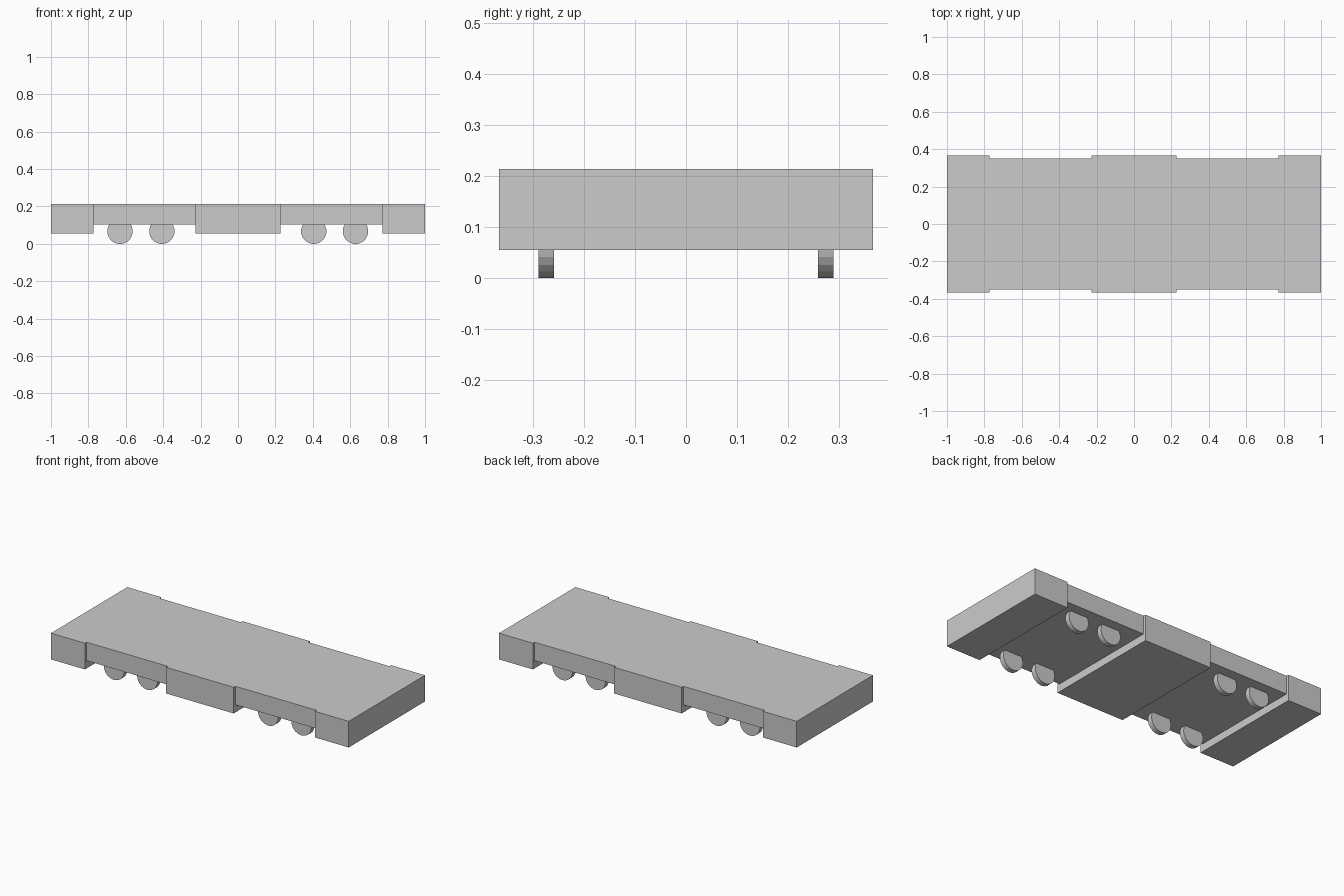
import bpy, math

if "Cube" in bpy.data.objects:
    bpy.data.objects.remove(bpy.data.objects["Cube"])

TOP, BOTTOM, HALF_W = 0.214, 0.055, 0.366
BAY_INNER, BAY_OUTER = 0.227, 0.772
BAY_Z, BAY_HALF_W = 0.102, 0.35


def box(name, x0, x1, y0, y1, z0, z1):
    bpy.ops.mesh.primitive_cube_add(
        size=1, location=((x0 + x1) / 2, (y0 + y1) / 2, (z0 + z1) / 2))
    ob = bpy.context.object
    ob.name = name
    ob.scale = (x1 - x0, y1 - y0, z1 - z0)
    bpy.ops.object.transform_apply(location=True, rotation=True, scale=True)
    return ob


def carve(target, cutter):
    mod = target.modifiers.new("recess", 'BOOLEAN')
    mod.operation = 'DIFFERENCE'
    mod.solver = 'EXACT'
    mod.object = cutter
    bpy.context.view_layer.objects.active = target
    bpy.ops.object.modifier_apply(modifier=mod.name)
    bpy.data.objects.remove(cutter)


# Chassis slab with two recessed wheel bays
chassis = box("chassis", -1, 1, -HALF_W, HALF_W, BOTTOM, TOP)
for s in (-1, 1):
    x0, x1 = sorted((s * BAY_INNER, s * BAY_OUTER))
    carve(chassis, box("bay_cutter", x0, x1, -0.5, 0.5, 0, BAY_Z))
    for side in (-1, 1):
        y0, y1 = sorted((side * BAY_HALF_W, side * 0.5))
        carve(chassis, box("side_cutter", x0, x1, y0, y1, 0, 0.3))

# Wheels, partly sunk into the chassis, each with a flat facet at the bottom
SEGMENTS, RADIUS = 24, 0.068
for i, x in enumerate((-0.631, -0.407, 0.405, 0.628)):
    for label, y in (("front", -0.2735), ("back", 0.2735)):
        bpy.ops.mesh.primitive_cylinder_add(
            vertices=SEGMENTS, radius=RADIUS, depth=0.031)
        wheel = bpy.context.object
        wheel.name = f"wheel_{label}_{i + 1}"
        wheel.rotation_euler = (math.pi / 2, 0, math.pi / SEGMENTS)
        # Spin by half a facet, then stand the axle along y
        wheel.rotation_euler = (0, 0, math.pi / SEGMENTS)
        bpy.ops.object.transform_apply(location=False, rotation=True, scale=False)
        wheel.rotation_euler = (math.pi / 2, 0, 0)
        wheel.location = (x, y, RADIUS * math.cos(math.pi / SEGMENTS))
